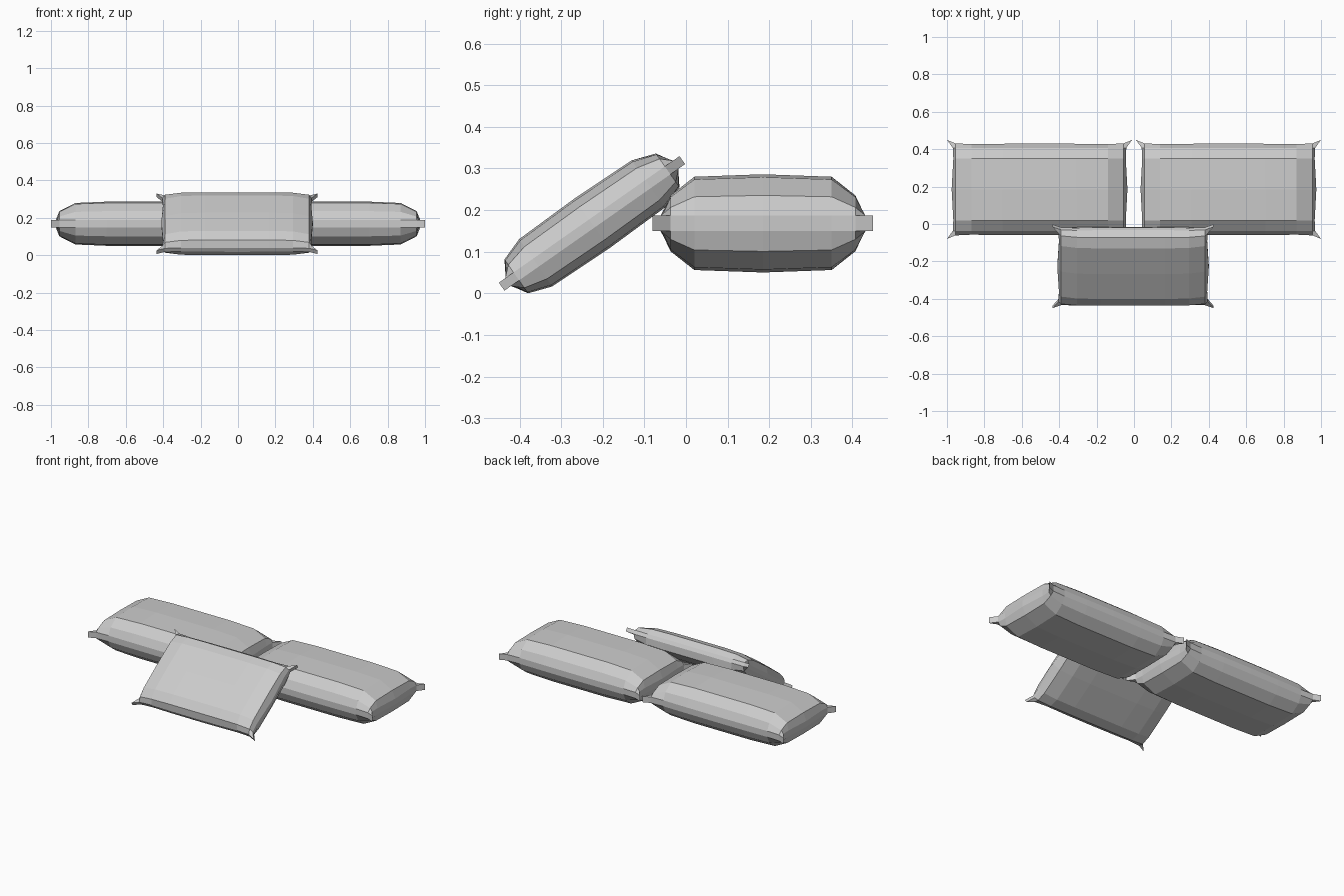
import bpy, bmesh, math

if "Cube" in bpy.data.objects:
    bpy.data.objects.remove(bpy.data.objects["Cube"])


def pillow(name, half_w, half_d, half_h, loc, tilt=0.0, puff=0.57):
    # Symmetric loop positions: rim, seam ring, shoulder ring, centre
    def mirrored(vals):
        return [-v for v in vals] + [0.0] + vals[::-1]
    xs = mirrored([half_w, half_w - 0.045, half_w - 0.13, half_w * 0.4])
    ys = mirrored([half_d, half_d - 0.043, half_d - 0.1])
    fx = [0.15, puff, 0.94, 1.0, 1.0]
    fy = [0.15, puff, 0.95, 1.0]
    pull_x = [0.0, 0.031, 0.034, 0.025]          # rim drawn in between the corner ears
    pull_y = [0.0, 0.019, 0.023, 0.021, 0.02]
    nx, ny = len(xs), len(ys)
    bm = bmesh.new()
    grids = {}
    for side in (1, -1):
        for i, x in enumerate(xs):
            for j, y in enumerate(ys):
                a, b = min(i, nx - 1 - i), min(j, ny - 1 - j)
                px = x - math.copysign(pull_x[b], x) if a == 0 else x
                py = y - math.copysign(pull_y[a], y) if b == 0 else y
                h = 0.16 if a == 0 or b == 0 else fx[a] * fy[b]
                grids[side, i, j] = bm.verts.new((px, py, side * h * half_h))
    # Top and bottom panels
    for side in (1, -1):
        for i in range(nx - 1):
            for j in range(ny - 1):
                bm.faces.new([grids[side, p, q] for p, q in
                              ((i, j), (i + 1, j), (i + 1, j + 1), (i, j + 1))])
    # Narrow band joining both panels
    rim = ([(i, 0) for i in range(nx - 1)] + [(nx - 1, j) for j in range(ny - 1)]
           + [(i, ny - 1) for i in range(nx - 1, 0, -1)] + [(0, j) for j in range(ny - 1, 0, -1)])
    for p, q in zip(rim, rim[1:] + rim[:1]):
        bm.faces.new((grids[(-1, *p)], grids[(-1, *q)], grids[(1, *q)], grids[(1, *p)]))
    bmesh.ops.recalc_face_normals(bm, faces=bm.faces)
    mesh = bpy.data.meshes.new(name)
    bm.to_mesh(mesh)
    bm.free()
    ob = bpy.data.objects.new(name, mesh)
    ob.location = loc
    ob.rotation_euler.x = tilt
    bpy.context.collection.objects.link(ob)
    return ob


# Two plump bed pillows lying side by side
for label, s in (("left", -1), ("right", 1)):
    pillow(f"{label}_bed_pillow", 0.495, 0.265, 0.118, (s * 0.505, 0.185, 0.168))

# Thinner cushion leaning against them
pillow("leaning_cushion", 0.43, 0.265, 0.073, (-0.005, -0.226, 0.168), math.radians(35), 0.68)
